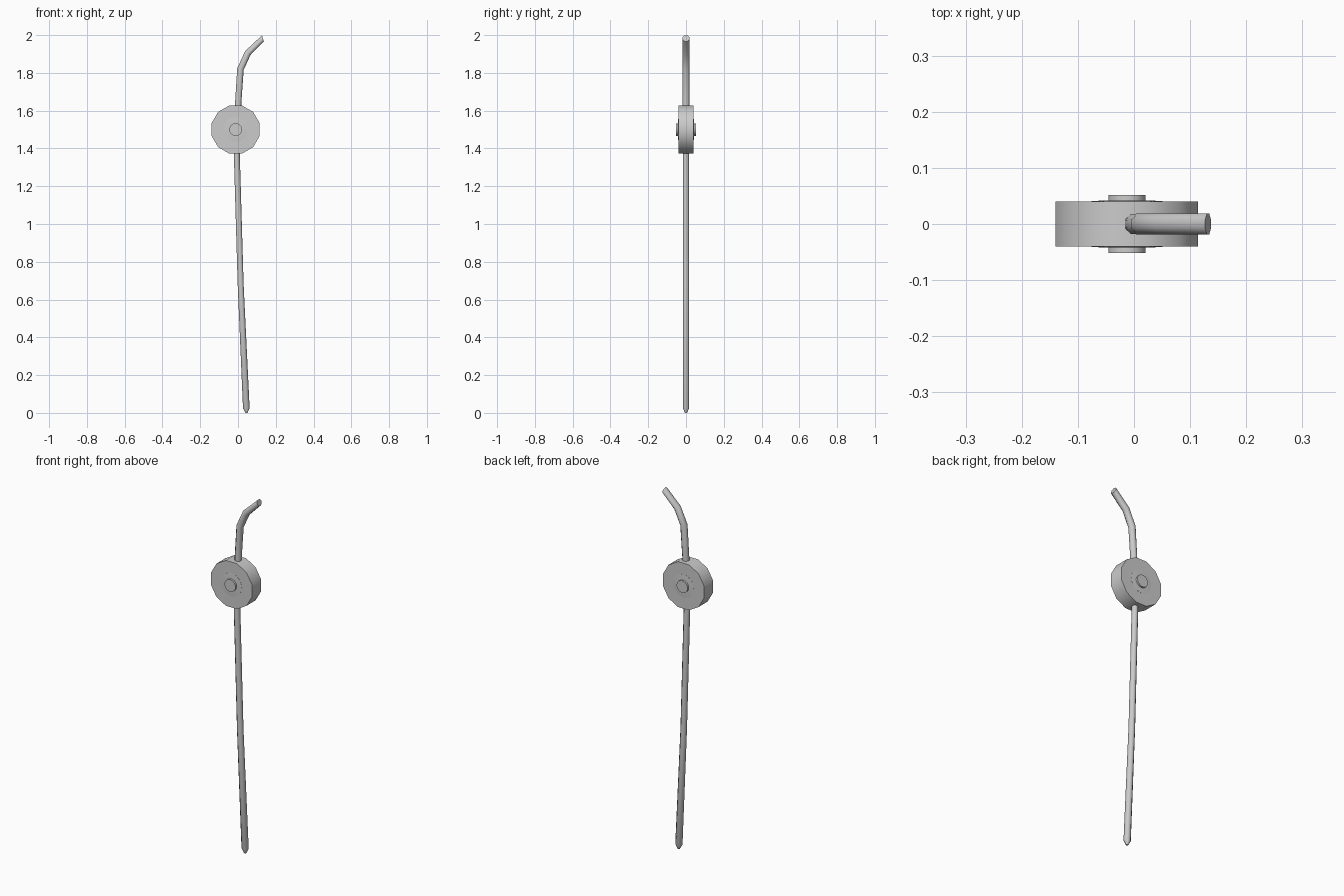
import bpy, bmesh, math
from mathutils import Vector

if "Cube" in bpy.data.objects:
    bpy.data.objects.remove(bpy.data.objects["Cube"])

CX, CZ = -0.0125, 1.5   # disc centre


def finish(name, bm, angle=40):
    bmesh.ops.recalc_face_normals(bm, faces=bm.faces)
    me = bpy.data.meshes.new(name)
    bm.to_mesh(me)
    bm.free()
    ob = bpy.data.objects.new(name, me)
    bpy.context.collection.objects.link(ob)
    bpy.ops.object.select_all(action='DESELECT')
    ob.select_set(True)
    bpy.context.view_layer.objects.active = ob
    bpy.ops.object.shade_smooth_by_angle(angle=math.radians(angle))
    return ob


def lathe(name, profile, sides, phase=0.0):
    """Closed solid turned around the y axis through the disc centre; profile is (radius, y)."""
    bm = bmesh.new()
    rings = []
    for r, y in profile:
        angs = [2 * math.pi * (i + phase) / sides for i in range(sides)]
        rings.append([bm.verts.new((CX + r * math.cos(a), y, CZ + r * math.sin(a))) for a in angs])
    for a, b in zip(rings, rings[1:]):
        for i in range(sides):
            j = (i + 1) % sides
            bm.faces.new((a[i], a[j], b[j], b[i]))
    bm.faces.new(rings[0])
    bm.faces.new(rings[-1])
    return finish(name, bm)


def rod(name, stations, sides=8):
    """Sweep a round section in the xz plane; station is (x, z, tangent angle in degrees, rx, ry)."""
    bm = bmesh.new()
    rings = []
    for x, z, deg, rx, ry in stations:
        t = math.radians(deg)
        across = Vector((math.sin(t), 0, -math.cos(t)))
        ring = []
        for i in range(sides):
            a = 2 * math.pi * (i + 0.5) / sides
            ring.append(bm.verts.new(Vector((x, 0, z)) + across * rx * math.cos(a)
                                     + Vector((0, ry * math.sin(a), 0))))
        rings.append(ring)
    for a, b in zip(rings, rings[1:]):
        for i in range(sides):
            j = (i + 1) % sides
            bm.faces.new((a[i], a[j], b[j], b[i]))
    bm.faces.new(rings[0])
    bm.faces.new(rings[-1])
    return finish(name, bm, 50)


# Bent rod with a blunt pointed foot and a hooked top
rod("bent_rod", [
    (0.045, 0.000, 92, 0.006, 0.006),
    (0.044, 0.025, 92, 0.019, 0.018),
    (0.014, 0.680, 92, 0.017, 0.017),
    (-0.006, 1.360, 90, 0.017, 0.017),
    (0.001, 1.640, 87, 0.018, 0.019),
    (0.013, 1.820, 76, 0.019, 0.020),
    (0.052, 1.905, 54, 0.019, 0.020),
    (0.132, 1.983, 18, 0.018, 0.020),
])

# Twelve-sided disc
R = 0.127 / math.cos(math.pi / 12)
lathe("disc", [(R, -0.04), (R, 0.04)], 12, 0.5)

# Pale collar on both faces of the disc
collar = lathe("collar", [(0.043, -0.042), (0.064, -0.0405), (0.064, 0.0405), (0.043, 0.042)], 24)
pale = bpy.data.materials.new("pale_grey")
pale.diffuse_color = (0.9, 0.9, 0.88, 1)
pale.use_nodes = True
pale.node_tree.nodes["Principled BSDF"].inputs["Base Color"].default_value = pale.diffuse_color
collar.data.materials.append(pale)

# Axle through the disc
lathe("axle", [(0.034, -0.052), (0.034, 0.052)], 16, 0.5)
